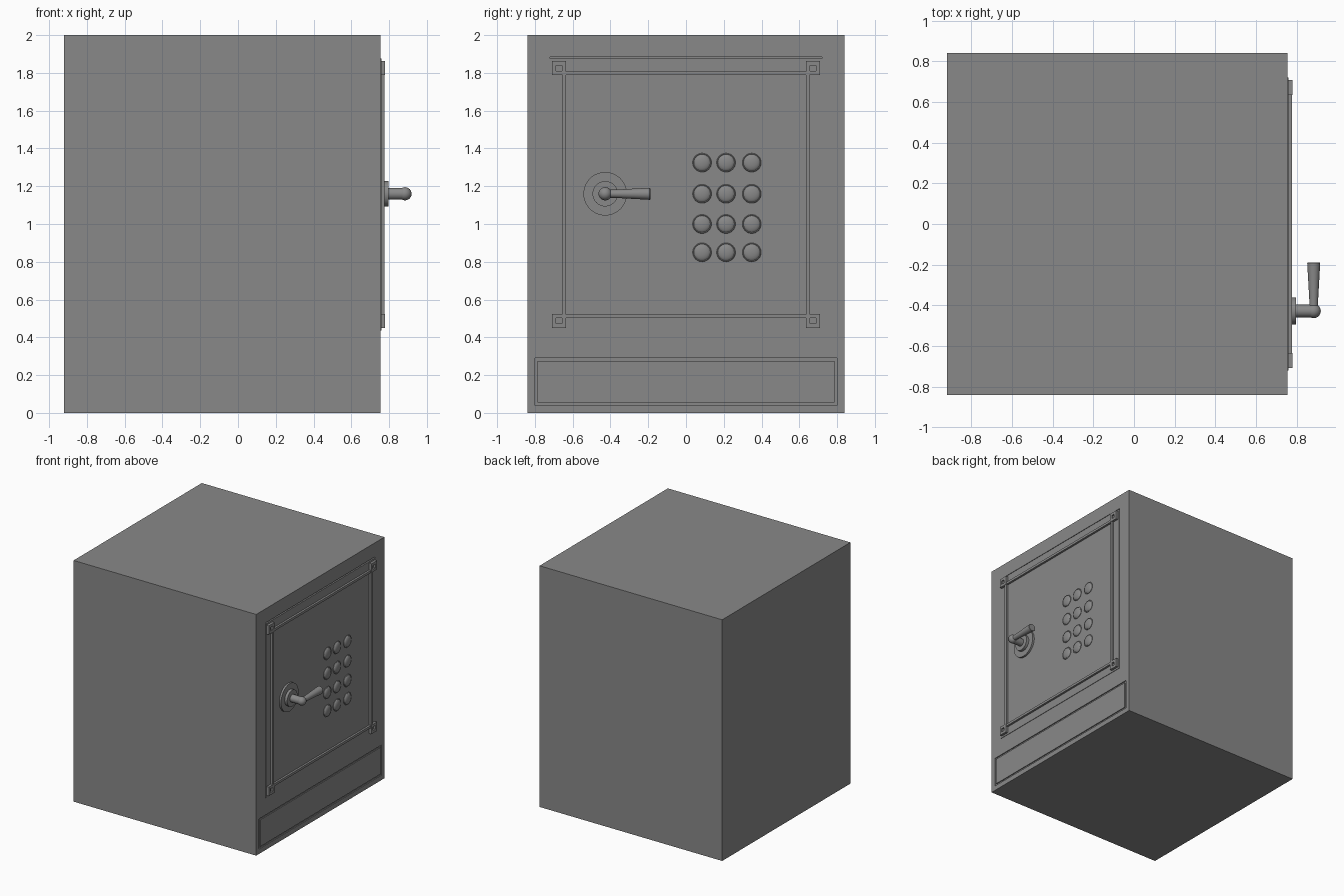
import bpy, bmesh, math
from mathutils import Vector

if "Cube" in bpy.data.objects:
    bpy.data.objects.remove(bpy.data.objects["Cube"])

FACE = 0.755     # x of the safe's front wall
DOOR = 0.759     # x of the door plate surface

steel = bpy.data.materials.new("dark_steel")
steel.diffuse_color = (0.25, 0.25, 0.25, 1)
steel.use_nodes = True
steel.node_tree.nodes["Principled BSDF"].inputs["Base Color"].default_value = steel.diffuse_color


def finish(bm, name, smooth=False):
    bmesh.ops.remove_doubles(bm, verts=bm.verts, dist=1e-5)
    bmesh.ops.recalc_face_normals(bm, faces=bm.faces)
    mesh = bpy.data.meshes.new(name)
    bm.to_mesh(mesh)
    bm.free()
    mesh.materials.append(steel)
    obj = bpy.data.objects.new(name, mesh)
    bpy.context.collection.objects.link(obj)
    bpy.ops.object.select_all(action='DESELECT')
    obj.select_set(True)
    bpy.context.view_layer.objects.active = obj
    if smooth:
        bpy.ops.object.shade_smooth_by_angle(angle=math.radians(35))
    return obj


def box(name, x, y, z):
    bm = bmesh.new()
    bmesh.ops.create_cube(bm, size=1)
    for v in bm.verts:
        v.co = [(r[0] + r[1]) / 2 + c * (r[1] - r[0]) for c, r in zip(v.co, (x, y, z))]
    return finish(bm, name)


def frame(name, x, y, z, w):
    """Rectangular ring in the yz plane, w wide, extruded over x."""
    bm = bmesh.new()
    loops = []
    for px in x:
        for i in (0, w):
            y0, y1, z0, z1 = y[0] + i, y[1] - i, z[0] + i, z[1] - i
            loops.append([bm.verts.new((px, a, b)) for a, b in
                          ((y0, z0), (y1, z0), (y1, z1), (y0, z1))])
    for a, b in ((0, 1), (1, 3), (3, 2), (2, 0)):
        for k in range(4):
            n = (k + 1) % 4
            bm.faces.new((loops[a][k], loops[a][n], loops[b][n], loops[b][k]))
    return finish(bm, name)


def lathe(name, profile, origin, axis, n=32):
    """Revolve (radius, height) points about an axis through origin."""
    q = Vector(axis).to_track_quat('Z', 'Y')
    bm = bmesh.new()
    rings = [[bm.verts.new(Vector(origin) + q @ Vector((
        r * math.cos(2 * math.pi * k / n), r * math.sin(2 * math.pi * k / n), h)))
        for k in range(n)] for r, h in profile]
    for a, b in zip(rings, rings[1:]):
        for k in range(n):
            m = (k + 1) % n
            bm.faces.new((a[k], a[m], b[m], b[k]))
    return finish(bm, name, True)


def carve(target, cutter):
    cutter.hide_render = True
    mod = target.modifiers.new("groove", 'BOOLEAN')
    mod.operation = 'DIFFERENCE'
    mod.solver = 'EXACT'
    mod.object = cutter
    bpy.context.view_layer.objects.active = target
    bpy.ops.object.modifier_apply(modifier=mod.name)
    bpy.data.objects.remove(cutter)


# Safe body with an engraved rectangle below the door and a gap above it
body = box("safe_body", (-0.92, FACE), (-0.84, 0.84), (0, 2))
carve(body, frame("groove_cutter", (FACE - 0.008, FACE + 0.05), (-0.80, 0.80), (0.04, 0.29), 0.014))
carve(body, box("gap_cutter", (FACE - 0.015, FACE + 0.05), (-0.72, 0.72), (1.876, 1.883)))

# Door plate and its raised moulding
box("door_plate", (FACE - 0.01, DOOR), (-0.72, 0.72), (0.435, 1.876))
frame("door_moulding", (FACE, 0.776), (-0.655, 0.655), (0.502, 1.808), 0.02)

# Corner ornaments: raised squares with a sunken centre
for sy in (-1, 1):
    for cz in (0.487, 1.825):
        cy = sy * 0.672
        frame("corner_block", (FACE, 0.779), (cy - 0.037, cy + 0.037),
              (cz - 0.037, cz + 0.037), 0.022)
        box("corner_centre", (FACE, 0.764), (cy - 0.016, cy + 0.016), (cz - 0.016, cz + 0.016))

# Keypad: three by four domed buttons with a thin rim
button = [(0, 0), (0.05, 0), (0.05, 0.006), (0.047, 0.010), (0.044, 0.008),
          (0.040, 0.012), (0.031, 0.016), (0.018, 0.019), (0, 0.020)]
for z in (1.325, 1.16, 1.0, 0.85):
    for y in (0.085, 0.212, 0.348):
        lathe("keypad_button", button, (DOOR - 0.003, y, z), (1, 0, 0))

# Handle: stepped rosette with spindle, ball joint and flared lever
hy, hz, hx = -0.428, 1.16, 0.884
lathe("handle_rosette", [(0, 0), (0.115, 0), (0.115, 0.020), (0.067, 0.020),
                         (0.067, 0.043), (0.031, 0.043), (0.031, hx - FACE), (0, hx - FACE)],
      (FACE, hy, hz), (1, 0, 0), 48)
ball = [(0.035 * math.sin(math.pi * i / 12), -0.035 * math.cos(math.pi * i / 12)) for i in range(13)]
lathe("handle_ball", ball, (hx, hy, hz), (1, 0, 0))
lathe("handle_lever", [(0, 0), (0.021, 0), (0.022, 0.06), (0.027, 0.15),
                       (0.032, 0.236), (0.029, 0.239), (0, 0.239)],
      (hx, hy, hz), (0, 1, 0))
